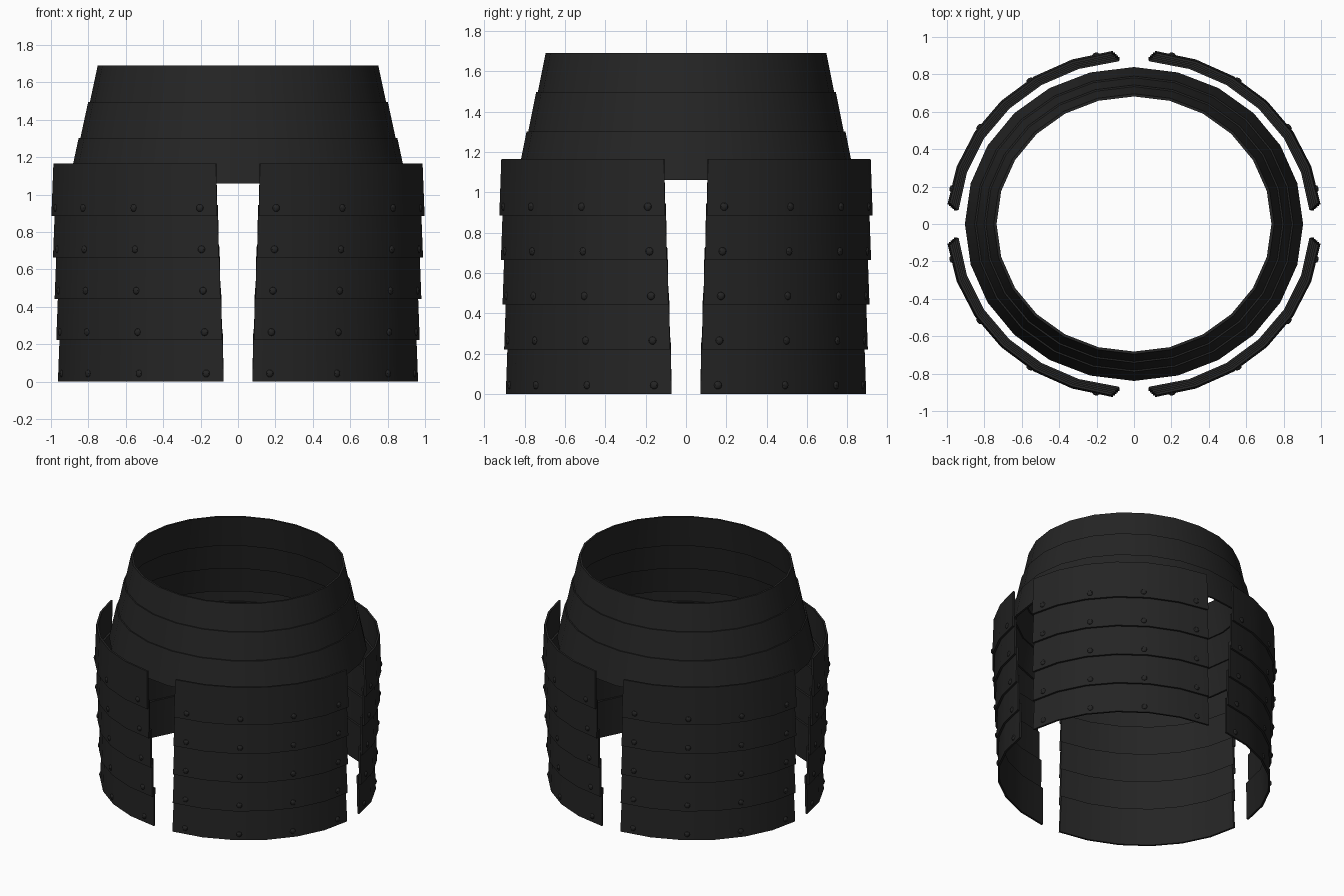
import bpy, bmesh, math
from math import radians, sin, cos

if "Cube" in bpy.data.objects:
    bpy.data.objects.remove(bpy.data.objects["Cube"])

YS = 0.928    # front-back squash of every ring
THICK = 0.015

mat = bpy.data.materials.new("blackened steel")
mat.diffuse_color = (0.018, 0.018, 0.018, 1)
mat.use_nodes = True
mat.node_tree.nodes["Principled BSDF"].inputs["Base Color"].default_value = mat.diffuse_color


def finish(bm, name):
    bmesh.ops.recalc_face_normals(bm, faces=bm.faces)
    me = bpy.data.meshes.new(name)
    bm.to_mesh(me)
    bm.free()
    ob = bpy.data.objects.new(name, me)
    bpy.context.collection.objects.link(ob)
    me.materials.append(mat)
    bpy.ops.object.select_all(action='DESELECT')
    ob.select_set(True)
    bpy.context.view_layer.objects.active = ob
    bpy.ops.object.shade_smooth_by_angle(angle=radians(35))
    return ob


def plate(bm, z0, z1, r0, r1, a0, a1, n, closed=False):
    """Curved plate: z0/r0 bottom, z1/r1 top; a0, a1 = (start, end) angles at bottom and top."""
    cols = []
    for k in range(n if closed else n + 1):
        t = k / n
        col = []
        for z, r, a in ((z0, r0, a0), (z1, r1, a1), (z1, r1 - THICK, a1), (z0, r0 - THICK, a0)):
            ang = radians(a[0] + (a[1] - a[0]) * t)
            col.append(bm.verts.new((r * cos(ang), r * YS * sin(ang), z)))
        cols.append(col)
    for k in range(n):
        c, d = cols[k], cols[(k + 1) % len(cols)]
        for j in range(4):
            bm.faces.new((c[j], d[j], d[(j + 1) % 4], c[(j + 1) % 4]))
    if not closed:
        bm.faces.new(cols[0])
        bm.faces.new(cols[-1][::-1])


# waist hoops, each lower one outside the one above
for i in range(3):
    bm = bmesh.new()
    zt, rt = 1.69 - 0.194 * i, 0.75 + 0.051 * i
    z0 = zt - 0.242
    plate(bm, z0, zt, rt + 0.052, rt, (0, 360), (0, 360), 24, True)
    finish(bm, f"waist_hoop_{i + 1}")

# four hanging panels of five riveted lames
SEG = 6
for q, quarter in enumerate(("back_right", "back_left", "front_left", "front_right")):
    base = 90 * q
    for i in range(5):
        z0 = 0.885 - 0.22125 * i
        r0 = 1.004 - 0.0095 * i
        r1 = r0 - 0.01
        gb, gt = 6.4 - 0.45 * i, 6.8 - 0.45 * i
        bm = bmesh.new()
        plate(bm, z0, z0 + 0.28, r0, r1, (base + gb, base + 90 - gb),
              (base + gt, base + 90 - gt), SEG)
        finish(bm, f"{quarter}_lame_{i + 1}")

        # rivets: small domes along the lower edge
        bm = bmesh.new()
        for f in (0.07, 0.357, 0.643, 0.93):
            # point on the flat facet of the plate
            k = int(f * SEG)
            u = f * SEG - k
            step = (90 - 2 * gb) / SEG
            a, b = (radians(base + gb + step * (k + s)) for s in (0, 1))
            r = r0 - 0.002
            x = r * (cos(a) * (1 - u) + cos(b) * u)
            y = r * YS * (sin(a) * (1 - u) + sin(b) * u)
            res = bmesh.ops.create_uvsphere(bm, u_segments=8, v_segments=6, radius=0.02)
            m = math.atan2(y, x * YS * YS)
            for v in res["verts"]:
                px, py = v.co.x * 0.6, v.co.y
                v.co = (x + px * cos(m) - py * sin(m), y + px * sin(m) + py * cos(m),
                        z0 + 0.043 + v.co.z)
        finish(bm, f"{quarter}_rivets_{i + 1}")
